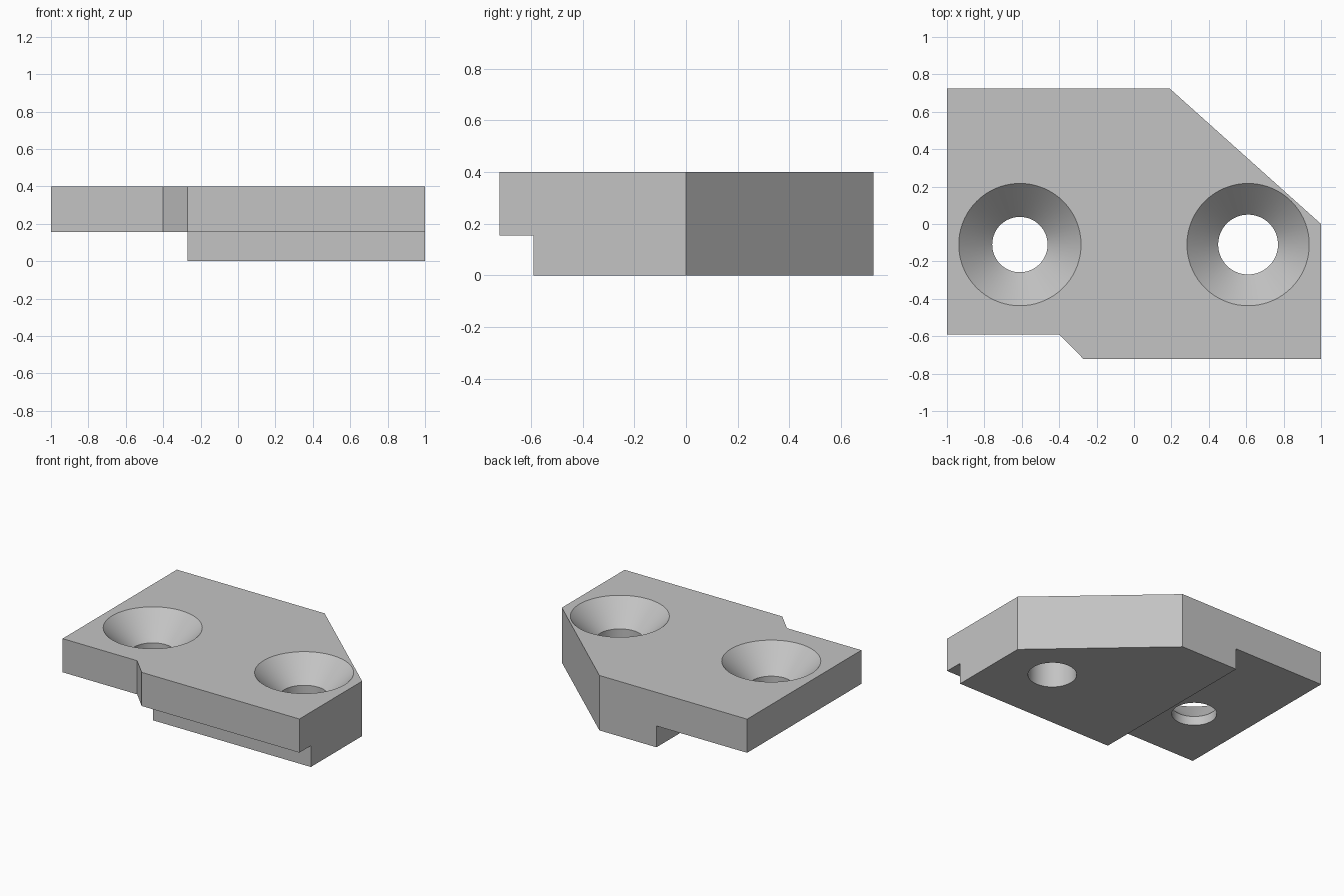
import bpy
import bmesh
from math import radians
from mathutils import Vector

if "Cube" in bpy.data.objects:
    bpy.data.objects.remove(bpy.data.objects["Cube"], do_unlink=True)

TOP, STEP = 0.4, 0.155
STEP_X, STEP_Y = -0.27, -0.59

grey = bpy.data.materials.new("plain grey")
grey.use_nodes = True
colour = (0.55, 0.55, 0.55, 1)
grey.diffuse_color = colour
grey.node_tree.nodes["Principled BSDF"].inputs["Base Color"].default_value = colour


def make_object(name, bm):
    bmesh.ops.recalc_face_normals(bm, faces=bm.faces)
    mesh = bpy.data.meshes.new(name)
    bm.to_mesh(mesh)
    bm.free()
    mesh.materials.append(grey)
    obj = bpy.data.objects.new(name, mesh)
    bpy.context.collection.objects.link(obj)
    return obj


def prism(name, outline, low, high):
    bm = bmesh.new()
    base = bm.faces.new([bm.verts.new((x, y, low)) for x, y in outline])
    grown = bmesh.ops.extrude_face_region(bm, geom=[base])["geom"]
    verts = [v for v in grown if isinstance(v, bmesh.types.BMVert)]
    bmesh.ops.translate(bm, verts=verts, vec=(0, 0, high - low))
    return make_object(name, bm)


def box(name, x0, x1, y0, y1, low, high):
    return prism(name, [(x0, y0), (x1, y0), (x1, y1), (x0, y1)], low, high)


def countersink(name, x, y, rim, bore):
    # Straight bore opening into a 45 degree cone, with a clear top above the plate
    bm = bmesh.new()
    profile = [(0, -0.1), (bore, -0.1), (bore, TOP - (rim - bore)),
               (rim, TOP), (rim, TOP + 0.1), (0, TOP + 0.1)]
    verts = [bm.verts.new((x + r, y, z)) for r, z in profile]
    edges = [bm.edges.new(pair) for pair in zip(verts, verts[1:])]
    bmesh.ops.spin(bm, geom=verts + edges, cent=Vector((x, y, 0)), axis=(0, 0, 1),
                   angle=radians(360), steps=72)
    bmesh.ops.remove_doubles(bm, verts=bm.verts, dist=0.0001)
    return make_object(name, bm)


# Plate outline with the long back chamfer and the small front jog
plate = prism("mounting_plate", [(-1, STEP_Y), (-0.4, STEP_Y), (-0.27, -0.722), (1, -0.722),
                                 (1, 0), (0.19, 0.725), (-1, 0.725)], 0, TOP)

# Underside steps and the two screw holes
cutters = [
    box("side_step_cutter", -1.5, STEP_X, -1, 1, -0.5, STEP),
    box("front_step_cutter", -0.5, 1.5, -1, STEP_Y, -0.5, STEP),
    countersink("right_hole_cutter", -0.61, -0.11, 0.327, 0.148),
    countersink("left_hole_cutter", 0.61, -0.11, 0.327, 0.16),
]
for cutter in cutters:
    cutter.hide_render = True
    cut = plate.modifiers.new(cutter.name, "BOOLEAN")
    cut.operation = "DIFFERENCE"
    cut.solver = "EXACT"
    cut.object = cutter

# Bake the cuts and drop the cutters
graph = bpy.context.evaluated_depsgraph_get()
finished = bpy.data.meshes.new_from_object(plate.evaluated_get(graph))
plate.modifiers.clear()
plate.data = finished
for cutter in cutters:
    bpy.data.objects.remove(cutter, do_unlink=True)

# Smooth hole walls, crisp plate edges
bpy.ops.object.select_all(action="DESELECT")
plate.select_set(True)
bpy.context.view_layer.objects.active = plate
bpy.ops.object.shade_smooth_by_angle(angle=radians(30))
